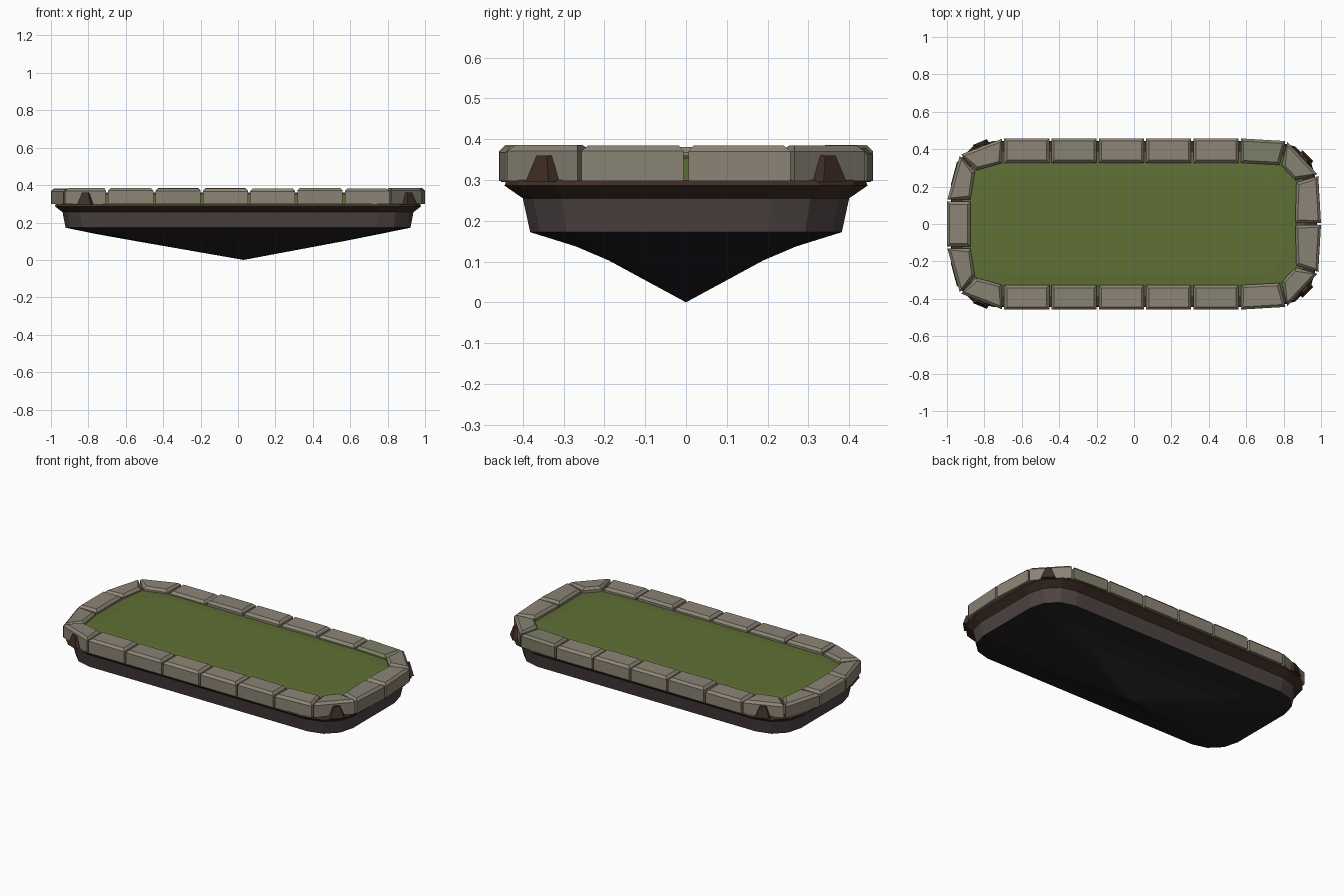
import bpy, bmesh, math, random
from mathutils import Vector

if "Cube" in bpy.data.objects:
    bpy.data.objects.remove(bpy.data.objects["Cube"])

random.seed(4)


def material(name, color):
    m = bpy.data.materials.new(name)
    m.diffuse_color = (*color, 1)
    m.use_nodes = True
    m.node_tree.nodes["Principled BSDF"].inputs["Base Color"].default_value = m.diffuse_color
    return m


stone_mats = [material("stone_warm", (0.27, 0.235, 0.18)),
              material("stone_grey", (0.25, 0.225, 0.175)),
              material("stone_mossy", (0.21, 0.21, 0.14))]
grass_mat = material("grass", (0.115, 0.16, 0.035))
soil_mat = material("soil", (0.05, 0.027, 0.019))
earth_mat = material("earth", (0.075, 0.058, 0.056))
rock_mat = material("dark_rock", (0.017, 0.014, 0.017))


def rounded_ring(hx, hy, r, z, cx=0.0):
    pts = []
    for q, (sx, sy) in enumerate([(1, 1), (-1, 1), (-1, -1), (1, -1)]):
        for i in range(4):
            a = math.radians(90 * q + 30 * i)
            pts.append(Vector((cx + sx * (hx - r) + r * math.cos(a),
                               sy * (hy - r) + r * math.sin(a), z)))
    return pts


def loft(name, rings, mat, cap_bottom=True, cap_top=True, apex=None):
    bm = bmesh.new()
    loops = [[bm.verts.new(p) for p in ring] for ring in rings]
    n = len(loops[0])
    for a, b in zip(loops, loops[1:]):
        for i in range(n):
            j = (i + 1) % n
            bm.faces.new((a[i], a[j], b[j], b[i]))
    if apex:
        tip = bm.verts.new(apex)
        for i in range(n):
            bm.faces.new((loops[0][(i + 1) % n], loops[0][i], tip))
    elif cap_bottom:
        bm.faces.new(loops[0][::-1])
    if cap_top:
        bm.faces.new(loops[-1])
    bmesh.ops.recalc_face_normals(bm, faces=bm.faces)
    me = bpy.data.meshes.new(name)
    bm.to_mesh(me)
    bm.free()
    me.materials.append(mat)
    ob = bpy.data.objects.new(name, me)
    bpy.context.collection.objects.link(ob)
    return ob


# Island underside, tapering to a low point
loft("underside_rock",
     [rounded_ring(0.57, 0.19, 0.09, 0.103, 0.01),
      rounded_ring(0.75, 0.27, 0.13, 0.137),
      rounded_ring(0.922, 0.382, 0.18, 0.172)],
     rock_mat, apex=(0.03, 0, 0))

# Earth wall and overhanging soil lip
loft("earth_wall", [rounded_ring(0.922, 0.382, 0.18, 0.172),
                    rounded_ring(0.938, 0.40, 0.19, 0.255)], earth_mat)
loft("soil_lip", [rounded_ring(0.938, 0.40, 0.19, 0.255),
                  rounded_ring(0.978, 0.445, 0.23, 0.286),
                  rounded_ring(0.975, 0.44, 0.24, 0.30)], soil_mat)

# Grass bed
loft("grass_bed", [rounded_ring(0.92, 0.39, 0.2, 0.29),
                   rounded_ring(0.92, 0.39, 0.2, 0.352),
                   rounded_ring(0.80, 0.27, 0.14, 0.36)], grass_mat)

# Soil chunks poking out between the corner stones
for cx, cy, ang in [(0.905, 0.34, -45), (-0.81, 0.405, 23)]:
    for s in (1, -1):
        rings = []
        for z, w, d in [(0.295, 0.05, 0.036), (0.36, 0.022, 0.02)]:
            a = math.radians(ang)
            t = Vector((math.cos(a), math.sin(a)))
            nrm = Vector((-t.y, t.x))
            c = Vector((cx, cy))
            quad = [c - t * w - nrm * 0.03, c + t * w - nrm * 0.03,
                    c + t * w * 0.8 + nrm * d, c - t * w * 0.8 + nrm * d]
            rings.append([Vector((p.x, p.y * s, z)) for p in quad])
        loft("corner_soil", rings, soil_mat)


# Rim stone: upright quad with a chamfered top
def rim_stone(o0, o1, i1, i0):
    quad = [Vector(p) for p in (o0, o1, i1, i0)]
    for a, b in ((0, 1), (3, 2)):
        d = (quad[b] - quad[a]).normalized() * 0.006
        quad[a], quad[b] = quad[a] + d, quad[b] - d
    along = (quad[1] - quad[0]).normalized() * 0.014
    across = (quad[3] + quad[2] - quad[0] - quad[1]).normalized() * 0.014
    top = [quad[0] + along + across, quad[1] - along + across,
           quad[2] - along - across, quad[3] + along - across]
    h = random.uniform(0.376, 0.386)
    mat = random.choices(stone_mats, (5, 4, 1))[0]
    loft("rim_stone", [[p.to_3d() + Vector((0, 0, z)) for p in ring]
                       for ring, z in ((quad, 0.298), (quad, h - 0.014), (top, h))], mat)


# Joints between stones as (outer, inner) pairs along the back half
joints = [((-1, 0.125), (-0.875, 0.125)),
          ((-0.93, 0.37), (-0.85, 0.285))]
joints += [((-0.70 + 0.253 * i, 0.458), (-0.70 + 0.253 * i, 0.327)) for i in range(6)]
joints += [((0.815, 0.443), (0.785, 0.315)),
           ((0.985, 0.262), (0.868, 0.228)),
           ((1, 0), (0.862, 0))]
for s in (1, -1):
    for (oa, ia), (ob, ib) in zip(joints, joints[1:]):
        rim_stone(*[(p[0], p[1] * s) for p in (oa, ob, ib, ia)])
rim_stone((-1, -0.125), (-1, 0.125), (-0.875, 0.125), (-0.875, -0.125))
